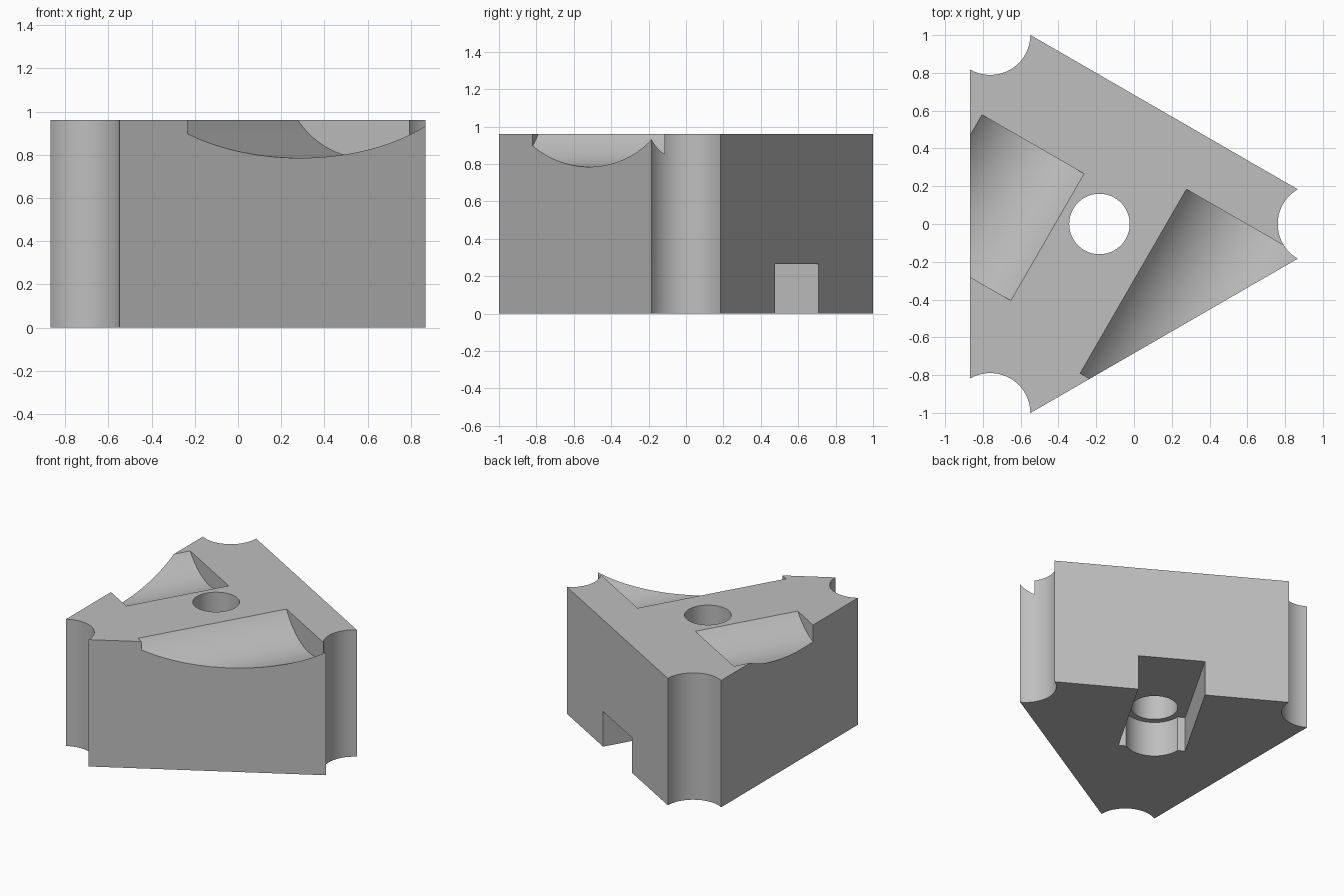
import bpy, bmesh, math
from mathutils import Matrix, Vector

if "Cube" in bpy.data.objects:
    bpy.data.objects.remove(bpy.data.objects["Cube"])

CX, H = -0.183, 0.96          # bore centre on x, block height
INR = 0.682                   # distance from bore centre to each flat side
AX = Vector((0.5, math.sqrt(3) / 2, 0))     # direction of pockets and slot
SIDE = Vector((math.sqrt(3) / 2, -0.5, 0))  # across the pockets

grey = bpy.data.materials.new("light_grey")
grey.diffuse_color = (0.52, 0.52, 0.52, 1)
grey.use_nodes = True
grey.node_tree.nodes["Principled BSDF"].inputs["Base Color"].default_value = grey.diffuse_color


def make_object(name, bm):
    bmesh.ops.recalc_face_normals(bm, faces=bm.faces)
    mesh = bpy.data.meshes.new(name)
    bm.to_mesh(mesh)
    bm.free()
    mesh.materials.append(grey)
    ob = bpy.data.objects.new(name, mesh)
    bpy.context.collection.objects.link(ob)
    return ob


def cylinder(name, radius, depth, matrix, segments=96):
    bm = bmesh.new()
    bmesh.ops.create_cone(bm, cap_ends=True, segments=segments, radius1=radius,
                          radius2=radius, depth=depth, matrix=matrix)
    return make_object(name, bm)


def cut(target, cutter):
    cutter.hide_render = True
    mod = target.modifiers.new("cut", 'BOOLEAN')
    mod.operation, mod.solver, mod.object = 'DIFFERENCE', 'EXACT', cutter
    bpy.context.view_layer.objects.active = target
    bpy.ops.object.modifier_apply(modifier=mod.name)
    bpy.data.objects.remove(cutter, do_unlink=True)


# Triangular block with a concave arc at each corner
bm = bmesh.new()
verts = []
for corner in range(3):
    turn = math.radians(120 * corner)
    for i in range(25):
        a = math.radians(240 - 120 * i / 24)
        x = 1.156 + 0.212 * math.cos(a)
        y = 0.212 * math.sin(a)
        verts.append(bm.verts.new((CX + x * math.cos(turn) - y * math.sin(turn),
                                   x * math.sin(turn) + y * math.cos(turn), 0)))
base = bm.faces.new(verts)
top = bmesh.ops.extrude_face_region(bm, geom=[base])
bmesh.ops.translate(bm, vec=(0, 0, H),
                    verts=[g for g in top["geom"] if isinstance(g, bmesh.types.BMVert)])
block = make_object("triangular_block", bm)

# Rounded pockets in the top: (across centre, axis height, radius, start, end)
for u, z, r, v0, v1 in ((0.507, 1.241, 0.456, -0.827, 0.298),
                        (-0.674, 1.27, 0.44, -0.677, 0.098)):
    place = Matrix.Translation(SIDE * u + AX * ((v0 + v1) / 2) + Vector((0, 0, z)))
    lie_down = AX.to_track_quat('Z', 'Y').to_matrix().to_4x4()
    cut(block, cylinder("pocket_cutter", r, v1 - v0, place @ lie_down, 128))

# Slot in the underside, open through the back right side
bm = bmesh.new()
start, end = -0.1, INR + 0.2
bmesh.ops.create_cube(bm, size=1, matrix=Matrix.Translation((CX, 0, 0))
                      @ Matrix.Rotation(math.radians(60), 4, 'Z')
                      @ Matrix.Translation(((start + end) / 2, 0, 0))
                      @ Matrix.Diagonal((end - start, 0.465, 0.53, 1)))
cut(block, make_object("slot_cutter", bm))

# Round recess at the slot's end and the through bore
cut(block, cylinder("recess_cutter", 0.205, 0.53, Matrix.Translation((CX, 0, 0))))
cut(block, cylinder("bore_cutter", 0.16, 3, Matrix.Translation((CX, 0, 0.5))))

# Smooth the curved walls, keep the edges sharp
bpy.ops.object.select_all(action='DESELECT')
block.select_set(True)
bpy.context.view_layer.objects.active = block
bpy.ops.object.shade_smooth_by_angle(angle=math.radians(20))
